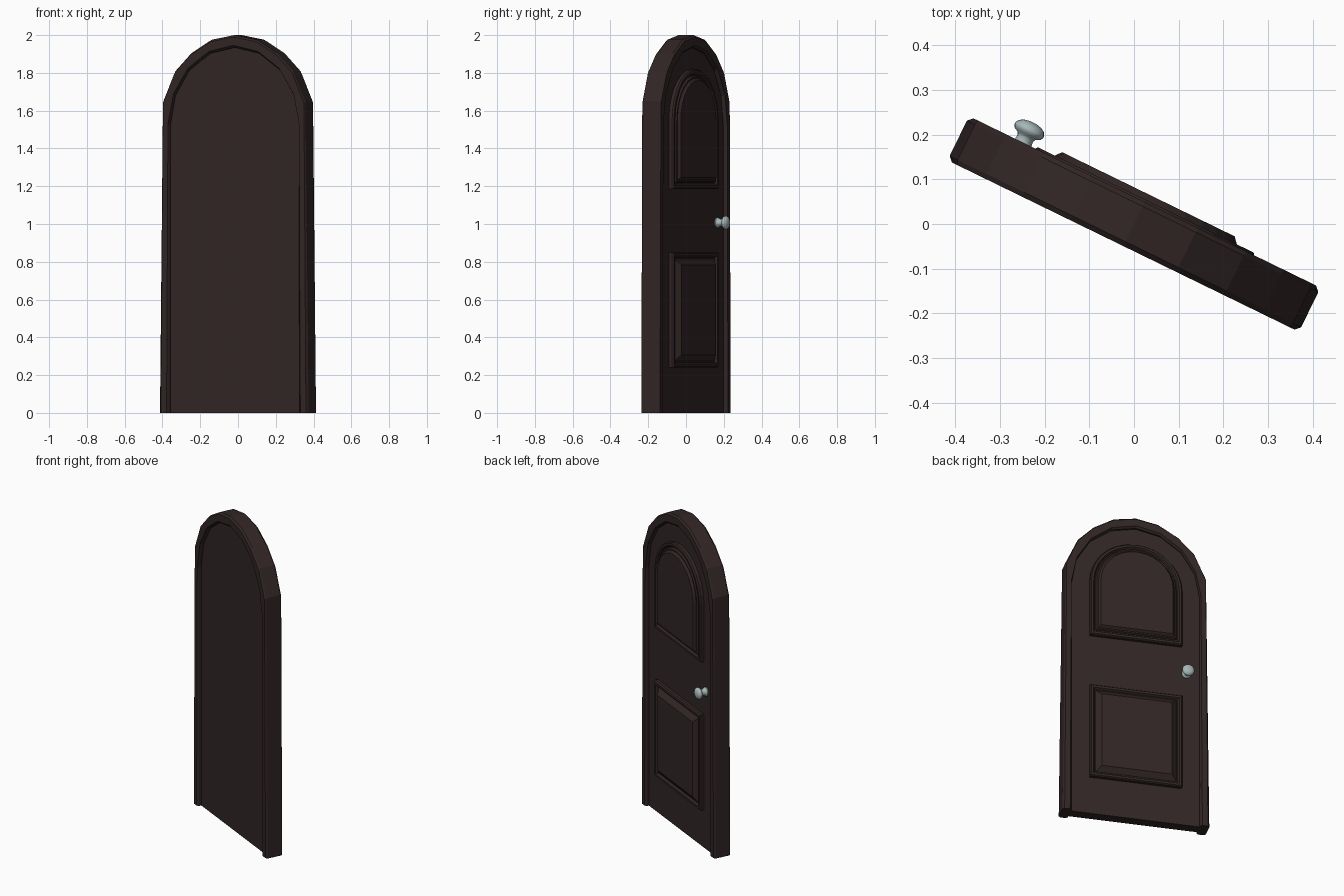
import bpy, bmesh
from math import sin, cos, pi, radians

if "Cube" in bpy.data.objects:
    bpy.data.objects.remove(bpy.data.objects["Cube"])

ANGLE = radians(-26)          # whole door stands swung open


def material(name, rgb):
    m = bpy.data.materials.new(name)
    m.diffuse_color = (*rgb, 1)
    m.use_nodes = True
    m.node_tree.nodes["Principled BSDF"].inputs["Base Color"].default_value = m.diffuse_color
    return m


WOOD = material("dark_wood", (0.032, 0.019, 0.019))
METAL = material("pale_metal", (0.38, 0.47, 0.47))


def loft(name, rings, mat, close_rings=True):
    """Skin successive closed loops of points and cap both ends."""
    bm = bmesh.new()
    loops = [[bm.verts.new(p) for p in r] for r in rings]
    n = len(loops[0])
    for a, b in zip(loops, loops[1:]):
        for i in range(n):
            j = (i + 1) % n
            bm.faces.new((a[i], a[j], b[j], b[i]))
    bm.faces.new(loops[0])
    bm.faces.new(loops[-1])
    bmesh.ops.recalc_face_normals(bm, faces=bm.faces)
    me = bpy.data.meshes.new(name)
    bm.to_mesh(me)
    bm.free()
    me.materials.append(mat)
    ob = bpy.data.objects.new(name, me)
    bpy.context.collection.objects.link(ob)
    ob.rotation_euler.z = ANGLE
    return ob


def arch(half, spring, rise, z0=0.0, seg=8):
    """Arched outline from bottom left, over the top, to bottom right."""
    pts = [(-half, z0)]
    for i in range(seg + 1):
        a = pi - pi * i / seg
        pts.append((half * cos(a), spring + rise * sin(a)))
    return pts + [(half, z0)]


# Frame: tapered faceted outer line, arched inner line, chamfered section
left = [(-.438, 0), (-.418, 1.65), (-.346, 1.81), (-.252, 1.905), (-.132, 1.976)]
outer = left + [(0, 2.0)] + [(-x, z) for x, z in reversed(left)]
inner = arch(.383, 1.52, .415)
del inner[1], inner[-2]
inner.insert(1, (-.383, 1.52))
inner.insert(-1, (.383, 1.52))

T, C = .055, .011
stations = []
for (ox, oz), (ix, iz) in zip(outer, inner):
    width = ((ox - ix) ** 2 + (oz - iz) ** 2) ** .5
    section = []
    for d, v in ((0, -T + C), (C, -T), (width - C, -T), (width, -T + C),
                 (width, T - C), (width - C, T), (C, T), (0, T - C)):
        t = d / width
        section.append((ox + (ix - ox) * t, v, oz + (iz - oz) * t))
    stations.append(section)
loft("door_frame", stations, WOOD)

# Door leaf, recessed on both sides of the frame
leaf = arch(.39, 1.52, .422, seg=8)
loft("door_leaf", [[(x, v, z) for x, z in leaf] for v in (-.03, .033)], WOOD)


# Raised panels with moulded rims on the back face
def panel(name, outline, steps):
    loft(name, [[(x, v, z) for x, z in outline(i)] for i, v in steps], WOOD)


def lower(i):
    h, z0, z1 = .275 - i, .24 + i, .85 - i
    return [(-h, z0), (-h, z1), (h, z1), (h, z0)]


def upper(i):
    return arch(.275 - i, 1.545, .275 - i, 1.185 + i, seg=14)


rim = [(0, .02), (0, .052), (.006, .06), (.02, .06), (.028, .048), (.034, .048)]
panel("lower_panel", lower, rim + [(.066, .074)])
panel("upper_panel", upper, rim + [(.04, .06), (.048, .06), (.06, .074)])

# Round door knob turned from a profile: rosette, neck, flattened head
profile = [(.026, .03), (.028, .04), (.024, .046), (.021, .05), (.019, .066),
           (.022, .072), (.032, .077), (.036, .084), (.036, .088),
           (.032, .096), (.022, .102), (.010, .105)]
SIDES = 20
knob = loft("door_knob", [[(-.303 + r * cos(2 * pi * k / SIDES), v,
                            1.007 + r * sin(2 * pi * k / SIDES))
                           for k in range(SIDES)] for r, v in profile], METAL)
bpy.context.view_layer.objects.active = knob
knob.select_set(True)
bpy.ops.object.shade_smooth_by_angle(angle=radians(40))
